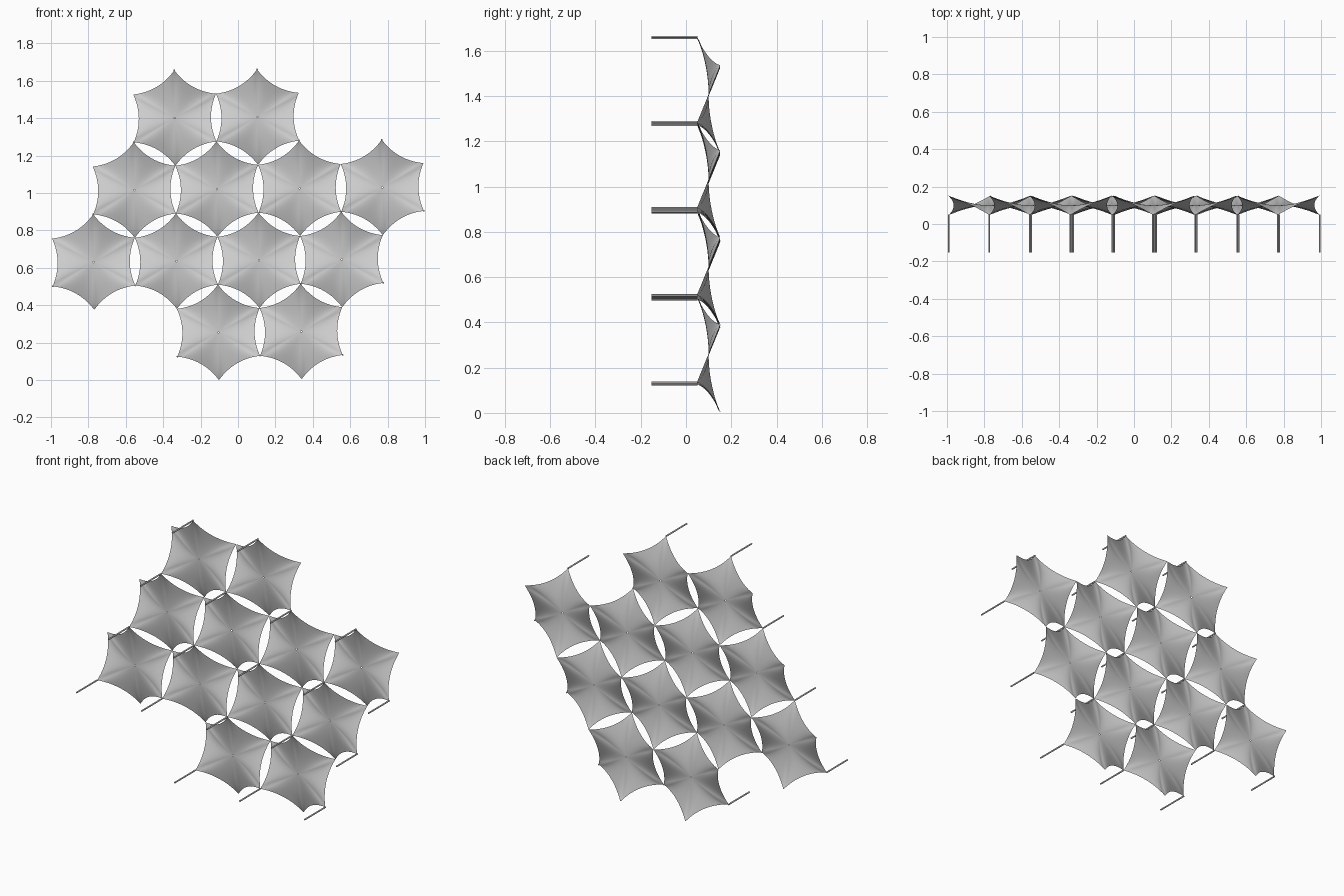
import bpy
import bmesh
import math
from mathutils import Matrix, Vector

cube = bpy.data.objects.get("Cube")
if cube:
    bpy.data.objects.remove(cube, do_unlink=True)

HALF = 0.221                       # half the spacing between neighbours
RADIUS = 2 * HALF / math.sqrt(3)   # hexagon centre to corner
ROW = 1.5 * RADIUS                 # height between rows
MID_Y, DEPTH, SAG = 0.10, 0.052, 0.028
STEPS, RINGS = 14, 16              # segments per edge, rings per panel
HOLE = 0.017                       # hole size as a share of the panel
TILT = Matrix.Translation((0, 0, 0.8305)) @ Matrix.Rotation(-0.0105, 4, 'Y')


def material(name, value):
    mat = bpy.data.materials.new(name)
    mat.use_nodes = True
    colour = (value, value, value, 1)
    mat.diffuse_color = colour
    mat.node_tree.nodes["Principled BSDF"].inputs["Base Color"].default_value = colour
    return mat


def finish(bm, name, mat):
    mesh = bpy.data.meshes.new(name)
    bm.to_mesh(mesh)
    bm.free()
    mesh.materials.append(mat)
    return mesh


def place(mesh, name, location):
    obj = bpy.data.objects.new(name, mesh)
    bpy.context.collection.objects.link(obj)
    obj.matrix_world = TILT @ Matrix.Translation(location)


def corner(k):
    a = math.radians(90 + 60 * k)
    return Vector((RADIUS * math.cos(a), 0, RADIUS * math.sin(a)))


def depth(t, phase):
    # stretched saddle: straight edges alternating front and back at the corners
    return -DEPTH * sum(8 / (math.pi * k) ** 2 * math.cos(k * phase) * t ** (2 * k)
                        for k in range(1, 40, 2))


def membrane_mesh(mat):
    bm = bmesh.new()
    rings = []
    for r in range(RINGS + 1):
        t = HOLE + (1 - HOLE) * r / RINGS
        ring = []
        for k in range(6):
            inward = -(corner(k) + corner(k + 1)).normalized()
            for i in range(STEPS):
                s = i / STEPS
                p = corner(k).lerp(corner(k + 1), s)
                p = (p + inward * 4 * SAG * s * (1 - s)) * t
                p.y = depth(t, math.pi * (k + s))
                ring.append(bm.verts.new(p))
        rings.append(ring)
    n = 6 * STEPS
    for inner, outer in zip(rings, rings[1:]):
        for i in range(n):
            j = (i + 1) % n
            f = bm.faces.new((inner[i], inner[j], outer[j], outer[i]))
            f.smooth = True
            f.normal_update()
            if f.normal.y > 0:
                f.normal_flip()
    return finish(bm, "membrane", mat)


def rod_mesh(mat):
    bm = bmesh.new()
    bmesh.ops.create_cone(bm, cap_ends=True, segments=12, radius1=0.0046,
                          radius2=0.0046, depth=0.202,
                          matrix=Matrix.Rotation(math.pi / 2, 4, 'X'))
    for f in bm.faces:
        f.smooth = len(f.verts) == 4
    return finish(bm, "support_rod", mat)


# one light grey for the fabric and its rods
grey = material("light grey", 0.62)
membrane = membrane_mesh(grey)
rod = rod_mesh(grey)

# rows from bottom to top, positions in half spacings
layout = [(-1.5, (-0.5, 1.5)),
          (-0.5, (-3.5, -1.5, 0.5, 2.5)),
          (0.5, (-2.5, -0.5, 1.5, 3.5)),
          (1.5, (-1.5, 0.5))]

# hexagonal membranes, collecting the front corners they share
rod_points = {}
for row, columns in layout:
    for col in columns:
        centre = Vector((col * HALF, MID_Y, row * ROW))
        place(membrane, "membrane", centre)
        for k in (0, 2, 4):
            p = centre + corner(k)
            rod_points[(round(p.x, 2), round(p.z, 2))] = p

# one support rod per shared front corner
for p in rod_points.values():
    place(rod, "support_rod", (p.x, -0.051, p.z))
